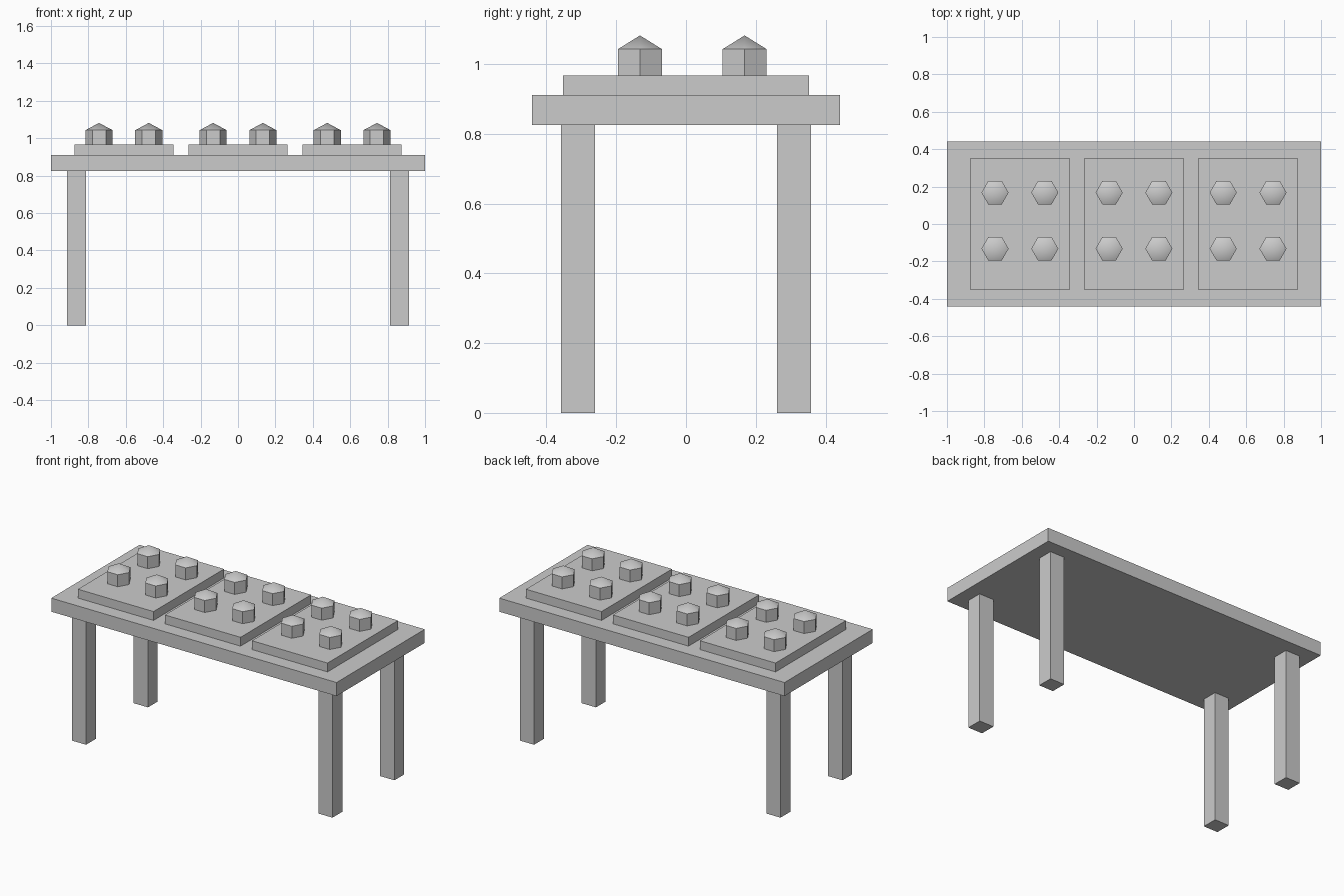
import bpy, bmesh
from math import cos, sin, pi, radians

if "Cube" in bpy.data.objects:
    bpy.data.objects.remove(bpy.data.objects["Cube"])


def finish(name, bm, loc):
    mesh = bpy.data.meshes.new(name)
    bmesh.ops.recalc_face_normals(bm, faces=bm.faces)
    bm.to_mesh(mesh)
    bm.free()
    obj = bpy.data.objects.new(name, mesh)
    obj.location = loc
    bpy.context.collection.objects.link(obj)
    return obj


def box(name, x, y, z0, z1, sx, sy):
    bm = bmesh.new()
    bmesh.ops.create_cube(bm, size=1)
    bmesh.ops.scale(bm, vec=(sx, sy, z1 - z0), verts=bm.verts)
    return finish(name, bm, (x, y, (z0 + z1) / 2))


def knob(name, x, y, z, r=0.0725, side=0.076, tip=0.115):
    # hexagonal post with a low pointed cap
    bm = bmesh.new()
    ring = [bm.verts.new((r * cos(i * pi / 3), r * sin(i * pi / 3), 0)) for i in range(6)]
    top = [bm.verts.new((v.co.x, v.co.y, side)) for v in ring]
    apex = bm.verts.new((0, 0, tip))
    bm.faces.new(ring[::-1])
    for i in range(6):
        j = (i + 1) % 6
        bm.faces.new((ring[i], ring[j], top[j], top[i]))
        bm.faces.new((top[i], top[j], apex))
    obj = finish(name, bm, (x, y, z))
    bpy.ops.object.select_all(action='DESELECT')
    obj.select_set(True)
    bpy.context.view_layer.objects.active = obj
    bpy.ops.object.shade_smooth_by_angle(angle=radians(40))


LEG_TOP, TABLE_TOP, BOARD_TOP = 0.825, 0.911, 0.967

# table top
box("table_top", 0, 0, LEG_TOP, TABLE_TOP, 2.0, 0.883)

# four square legs
for sx, xn in ((-1, "left"), (1, "right")):
    for sy, yn in ((-1, "front"), (1, "back")):
        box(f"{yn}_{xn}_leg", sx * 0.864, sy * 0.31, 0, LEG_TOP, 0.1, 0.098)

# three boards, each carrying a 2 x 2 grid of knobs
for i, bx in enumerate((-0.61, 0, 0.61), 1):
    box(f"board_{i}", bx, 0, TABLE_TOP, BOARD_TOP, 0.53, 0.706)
    for dx, xn in ((-0.133, "left"), (0.133, "right")):
        for y, yn in ((-0.132, "front"), (0.168, "back")):
            knob(f"board_{i}_{yn}_{xn}_knob", bx + dx, y, BOARD_TOP)
